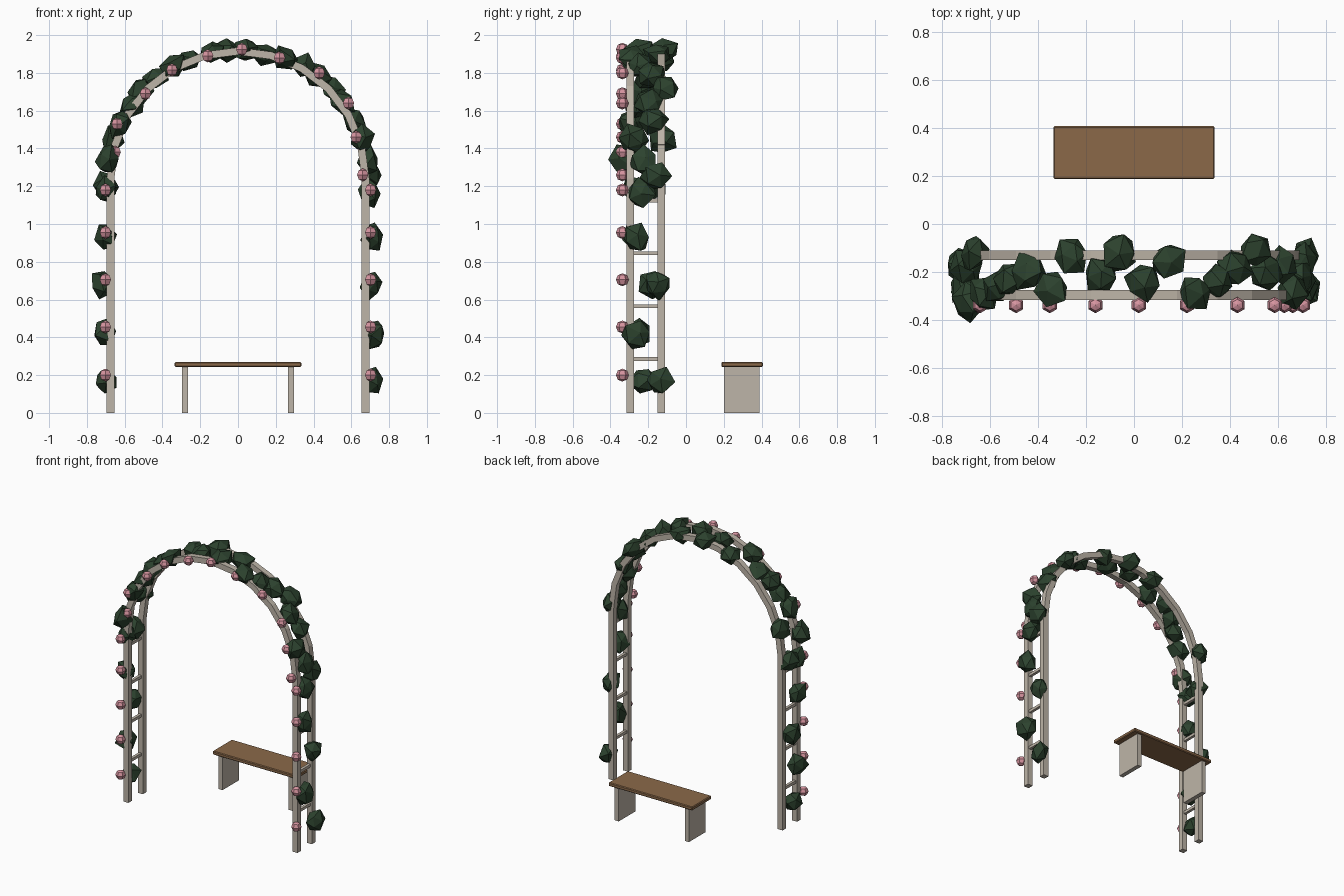
import bpy, bmesh, math, random
from mathutils import Matrix, Vector

if "Cube" in bpy.data.objects:
    bpy.data.objects.remove(bpy.data.objects["Cube"])

random.seed(4)
RADIUS, SPRING = 0.675, 1.24      # arch radius and height where it starts
RAILS = (-0.295, -0.13)           # y of the front and back frames
BAR = 0.04


def material(name, rgb):
    m = bpy.data.materials.new(name)
    lin = [((c / 255 + 0.055) / 1.055) ** 2.4 for c in rgb]
    m.diffuse_color = (*lin, 1)
    m.use_nodes = True
    m.node_tree.nodes["Principled BSDF"].inputs["Base Color"].default_value = m.diffuse_color
    return m


PAINT = material("weathered_paint", (190, 181, 168))
WOOD = material("brown_wood", (139, 105, 73))
LEAF = material("dark_green", (44, 66, 46))
PETAL = material("rose_pink", (214, 148, 160))


def finish(bm, name, mat):
    me = bpy.data.meshes.new(name)
    bm.to_mesh(me)
    bm.free()
    me.materials.append(mat)
    ob = bpy.data.objects.new(name, me)
    bpy.context.collection.objects.link(ob)
    return ob


def add_box(bm, centre, size, tilt=0.0):
    mat = (Matrix.Translation(centre) @ Matrix.Rotation(tilt, 4, 'Y')
           @ Matrix.Diagonal((*size, 1)))
    bmesh.ops.create_cube(bm, size=1, matrix=mat)


# Four upright posts
bm = bmesh.new()
for sx in (-1, 1):
    for y in RAILS:
        add_box(bm, (sx * RADIUS, y, SPRING / 2), (BAR, BAR, SPRING))
finish(bm, "posts", PAINT)

# Ladder rungs joining front and back posts
bm = bmesh.new()
for sx in (-1, 1):
    for z in (0.285, 0.565, 0.845, 1.125):
        add_box(bm, (sx * RADIUS, sum(RAILS) / 2, z), (0.02, 0.165, 0.02))
finish(bm, "rungs", PAINT)

# Two half-round arches made of twelve straight bars each
bm = bmesh.new()
N = 12
length = 2 * RADIUS * math.sin(math.pi / N / 2) + 0.006
mid = RADIUS * math.cos(math.pi / N / 2)
for y in RAILS:
    for i in range(N):
        a = math.pi * (i + 0.5) / N - math.pi / 2
        add_box(bm, (mid * math.sin(a), y, SPRING + mid * math.cos(a)),
                (length, BAR, BAR), a)
finish(bm, "arch_bars", PAINT)

# Bench
bm = bmesh.new()
add_box(bm, (0, 0.297, 0.256), (0.67, 0.22, 0.026))
bmesh.ops.bevel(bm, geom=bm.edges[:], offset=0.005, segments=1, affect='EDGES')
finish(bm, "bench_seat", WOOD)
bm = bmesh.new()
for sx in (-1, 1):
    add_box(bm, (sx * 0.28, 0.295, 0.122), (0.032, 0.19, 0.244))
finish(bm, "bench_legs", PAINT)

# Leaf clumps: irregular faceted lumps, flattened against the frame
CLUMPS = [
    (-.70, -.22, .17), (-.71, -.26, .42), (-.72, -.17, .68), (-.70, -.27, .93),
    (.71, -.14, .17), (.72, -.26, .42), (.71, -.15, .68), (.71, -.27, .93),
    (-.70, -.27, 1.18), (-.70, -.18, 1.20), (-.69, -.33, 1.34),
    (-.67, -.12, 1.44), (-.63, -.29, 1.53), (-.56, -.26, 1.63),
    (-.52, -.23, 1.70), (-.44, -.20, 1.77), (-.34, -.27, 1.84),
    (-.26, -.13, 1.87), (-.14, -.21, 1.91), (-.06, -.12, 1.92),
    (.04, -.24, 1.92), (.14, -.15, 1.90), (.25, -.28, 1.88),
    (.35, -.24, 1.84), (.42, -.18, 1.79), (.50, -.11, 1.72),
    (.55, -.20, 1.64), (.61, -.17, 1.55), (.66, -.28, 1.45),
    (.69, -.22, 1.34), (.70, -.16, 1.25), (.70, -.24, 1.17),
]
bm = bmesh.new()
for x, y, z in CLUMPS:
    tilt = math.atan2(x, max(z - SPRING, 0))
    place = (Matrix.Translation((x, y, z)) @ Matrix.Rotation(tilt, 4, 'Y')
             @ Matrix.Diagonal((0.078, 0.078, 0.060, 1)))
    spin = Matrix.Rotation(random.uniform(0, 6.28), 4,
                           Vector((random.uniform(-1, 1), random.uniform(-1, 1), 1)))
    new = bmesh.ops.create_icosphere(bm, subdivisions=1, radius=1)["verts"]
    for v in new:
        v.co = place @ spin @ (v.co * random.uniform(0.82, 1.2))
finish(bm, "leaf_clumps", LEAF)

# Blossoms along the front frame
BLOSSOMS = [(sx * 0.702, z) for sx in (-1, 1) for z in (.2, .455, .705, .955, 1.18)]
BLOSSOMS += [(-.65, 1.38), (-.64, 1.53), (-.49, 1.69), (-.35, 1.815),
             (-.16, 1.89), (.02, 1.925), (.22, 1.88), (.43, 1.80),
             (.585, 1.64), (.625, 1.46), (.66, 1.26)]
bm = bmesh.new()
for x, z in BLOSSOMS:
    bmesh.ops.create_uvsphere(bm, u_segments=6, v_segments=4, radius=0.034,
                              matrix=Matrix.Translation((x, -0.337, z)))
finish(bm, "blossoms", PETAL)
